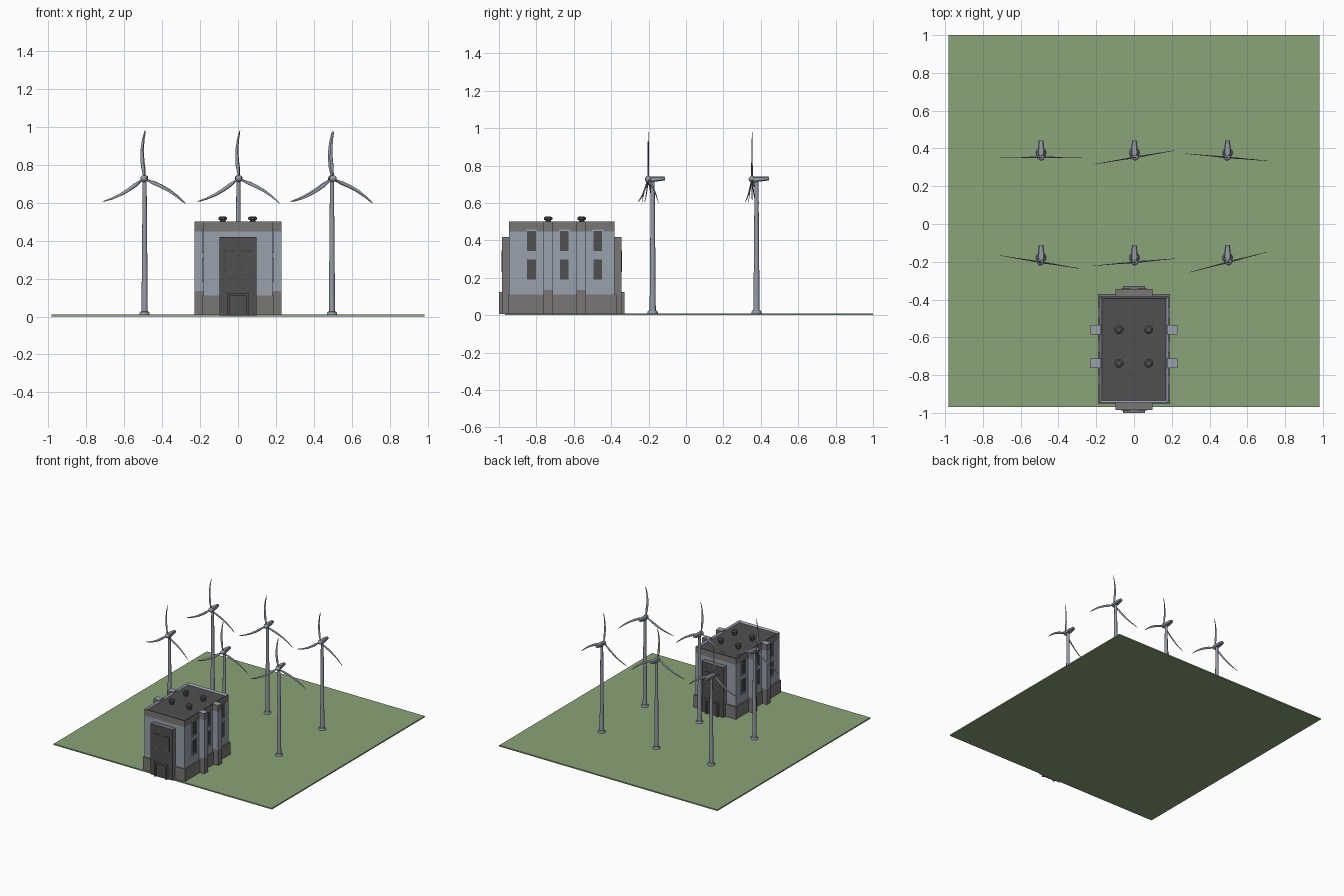
import bpy, bmesh, math
from mathutils import Matrix, Vector

if "Cube" in bpy.data.objects:
    bpy.data.objects.remove(bpy.data.objects["Cube"])


def mat(name, r, g, b):
    m = bpy.data.materials.new(name)
    lin = [((c / 255 + 0.055) / 1.055) ** 2.4 for c in (r, g, b)]
    m.diffuse_color = (*lin, 1)
    m.use_nodes = True
    m.node_tree.nodes["Principled BSDF"].inputs["Base Color"].default_value = m.diffuse_color
    return m


GRASS = mat("grass green", 138, 164, 120)
WALL = mat("wall blue grey", 152, 161, 173)
TRIM = mat("trim warm grey", 122, 118, 118)
DARK = mat("dark grey", 80, 80, 80)
STEEL = mat("turbine grey", 150, 156, 167)


def finish(bm, name, mats, smooth=False):
    bmesh.ops.recalc_face_normals(bm, faces=bm.faces)
    me = bpy.data.meshes.new(name)
    bm.to_mesh(me)
    bm.free()
    for m in mats:
        me.materials.append(m)
    ob = bpy.data.objects.new(name, me)
    bpy.context.collection.objects.link(ob)
    if smooth:
        bpy.ops.object.select_all(action='DESELECT')
        ob.select_set(True)
        bpy.context.view_layer.objects.active = ob
        bpy.ops.object.shade_smooth_by_angle(angle=math.radians(40))
    return ob


def add_box(bm, x0, x1, y0, y1, z0, z1):
    m = Matrix.Translation(((x0 + x1) / 2, (y0 + y1) / 2, (z0 + z1) / 2)) @ \
        Matrix.Diagonal((x1 - x0, y1 - y0, z1 - z0, 1))
    return bmesh.ops.create_cube(bm, size=1, matrix=m)["verts"]


def box(name, m, *b):
    bm = bmesh.new()
    add_box(bm, *b)
    return finish(bm, name, [m])


def lathe(bm, profile, n, m=Matrix()):
    """Closed solid of revolution round local z from (radius, z) pairs."""
    rings = [[bm.verts.new(m @ Vector((r * math.cos(2 * math.pi * i / n),
                                       r * math.sin(2 * math.pi * i / n), z)))
              for i in range(n)] for r, z in profile]
    loft(bm, rings)


def loft(bm, rings):
    n = len(rings[0])
    for a, b in zip(rings, rings[1:]):
        for i in range(n):
            bm.faces.new((a[i], a[(i + 1) % n], b[(i + 1) % n], b[i]))
    bm.faces.new(rings[0])
    bm.faces.new(rings[-1])


# Ground plate
box("ground_plate", GRASS, -0.983, 0.983, -0.968, 1.0, 0, 0.01)

# ---- Building ----
YC = -0.664
# Main body with sunken dark roof and warm grey cornice band
bm = bmesh.new()
add_box(bm, -0.182, 0.182, -0.946, -0.383, 0.01, 0.5)
bmesh.ops.bisect_plane(bm, geom=bm.verts[:] + bm.edges[:] + bm.faces[:],
                       plane_co=(0, 0, 0.447), plane_no=(0, 0, 1))
top = [f for f in bm.faces if f.normal.z > 0.9]
for f in bm.faces:
    if abs(f.normal.z) < 0.5 and f.calc_center_median().z > 0.447:
        f.material_index = 1
bmesh.ops.inset_region(bm, faces=top, thickness=0.017)
bmesh.ops.translate(bm, verts=top[0].verts[:], vec=(0, 0, -0.012))
top[0].material_index = 2
finish(bm, "main_body", [WALL, TRIM, DARK])

# Plinth
box("plinth", TRIM, -0.19, 0.19, -0.953, -0.371, 0.005, 0.11)

# Side pilasters with trim at head and wider foot
for s in (-1, 1):
    for y in (-0.737, -0.56):
        bm = bmesh.new()
        x0, x1 = sorted((s * 0.175, s * 0.23))
        add_box(bm, x0, x1, y - 0.025, y + 0.025, 0.005, 0.5)
        for z in (0.135, 0.447):
            bmesh.ops.bisect_plane(bm, geom=bm.verts[:] + bm.edges[:] + bm.faces[:],
                                   plane_co=(0, 0, z), plane_no=(0, 0, 1))
        for f in bm.faces:
            z = f.calc_center_median().z
            if abs(f.normal.z) < 0.5 and (z > 0.447 or z < 0.135):
                f.material_index = 1
        finish(bm, "side_pilaster", [WALL, TRIM])

# Louvred side windows: frame, dark panel, slats
for s in (-1, 1):
    for y in (-0.826, -0.65, -0.472):
        for z in (0.397, 0.245):
            bm = bmesh.new()
            for a, b, c, d in ((-.03, .03, .053, .062), (-.03, .03, -.062, -.053),
                               (-.03, -.023, -.053, .053), (.023, .03, -.053, .053)):
                x0, x1 = sorted((s * 0.178, s * 0.19))
                add_box(bm, x0, x1, y + a, y + b, z + c, z + d)
            finish(bm, "window_frame", [WALL])
            x0, x1 = sorted((s * 0.178, s * 0.184))
            box("window_panel", DARK, x0, x1, y - .023, y + .023, z - .053, z + .053)
            bm = bmesh.new()
            for i in range(5):
                zz = z - 0.04 + 0.02 * i
                x0, x1 = sorted((s * 0.18, s * 0.188))
                add_box(bm, x0, x1, y - .019, y + .019, zz - .004, zz + .004)
            finish(bm, "window_slats", [DARK])

# Tall door blocks and low porches at both ends
for s in (-1, 1):
    def yb(a, b):
        return sorted((YC + s * a, YC + s * b))

    bm = bmesh.new()
    add_box(bm, -0.098, 0.098, *yb(0.27, 0.32), 0.005, 0.418)
    for f in bm.faces:
        f.normal_update()
        f.material_index = int(f.normal.y * s > 0.9)
    finish(bm, "door_block", [TRIM, DARK])
    for x in (-0.044, 0.044):
        bm = bmesh.new()
        add_box(bm, x - .026, x + .026, *yb(.31, .323), .232, .347)
        bm.normal_update()
        f = [f for f in bm.faces if f.normal.y * s > 0.9]
        bmesh.ops.inset_region(bm, faces=f, thickness=0.006)
        bmesh.ops.translate(bm, verts=f[0].verts[:], vec=(0, -s * 0.002, 0))
        finish(bm, "door_window", [DARK])
    for b in ((-.058, -.043, .005, .125), (.043, .058, .005, .125),
              (-.043, .043, .112, .125)):
        bm = bmesh.new()
        add_box(bm, b[0], b[1], *yb(.31, .336), b[2], b[3])
        bm.normal_update()
        for f in bm.faces:
            f.material_index = int(f.normal.y * s > 0.9)
        finish(bm, "porch_frame", [TRIM, DARK])
    box("porch_door", DARK, -.043, .043, *yb(.31, .326), .005, .112)

# Roof vents
for x in (-0.08, 0.077):
    for y in (-0.737, -0.558):
        bm = bmesh.new()
        lathe(bm, [(.016, .485), (.016, .508), (.025, .511), (.025, .521), (.015, .528)],
              8, Matrix.Translation((x, y, 0)) @ Matrix.Rotation(math.pi / 8, 4, 'Z'))
        finish(bm, "roof_vent", [DARK])

# ---- Wind turbines: (x, y, rotor yaw in degrees) ----
HUB = 0.727
# blade stations: radius, chord, thickness, sideways sweep
BLADE = [(0.008, .010, .010, 0), (0.03, .011, .009, -.002), (0.06, .019, .007, -.006),
         (0.10, .017, .005, -.010), (0.15, .014, .004, -.011), (0.20, .010, .003, -.006),
         (0.235, .006, .002, 0.001), (0.252, .002, .001, 0.005)]


def turbine(x, y, yaw):
    place = Matrix.Translation((x, y, 0))
    # Tower with foot flange
    bm = bmesh.new()
    lathe(bm, [(.027, .008), (.027, .018), (.022, .025), (.0165, .026), (.015, .2),
               (.0105, .715)], 16, place)
    finish(bm, "tower", [STEEL], True)
    # Nacelle tapering to the tail
    bm = bmesh.new()
    rings = []
    for yy, w, lo, hi in ((-.018, .014, -.013, .013), (0, .018, -.014, .015),
                          (.025, .017, -.012, .015), (.066, .012, -.006, .013)):
        c = 0.005
        pts = [(-w + c, lo), (w - c, lo), (w, lo + c), (w, hi - c),
               (w - c, hi), (-w + c, hi), (-w, hi - c), (-w, lo + c)]
        rings.append([bm.verts.new(place @ Vector((px, yy, HUB + pz))) for px, pz in pts])
    loft(bm, rings)
    finish(bm, "nacelle", [STEEL], True)
    # Hub with pointed spinner
    turn = place @ Matrix.Rotation(math.radians(yaw), 4, 'Z') @ \
        Matrix.Translation((0, -.024, HUB))
    bm = bmesh.new()
    lathe(bm, [(.013, -.012), (.018, -.006), (.018, .006), (.012, .013), (.003, .018)],
          12, turn @ Matrix.Rotation(math.pi / 2, 4, 'X'))
    finish(bm, "rotor_hub", [STEEL], True)
    # Three swept blades
    bm = bmesh.new()
    for k in range(3):
        m = turn @ Matrix.Rotation(k * 2 * math.pi / 3, 4, 'Y')
        loft(bm, [[bm.verts.new(m @ Vector((sw + ch / 2 * math.cos(i * math.pi / 4),
                                            th / 2 * math.sin(i * math.pi / 4), r)))
                   for i in range(8)] for r, ch, th, sw in BLADE])
    finish(bm, "rotor_blades", [STEEL], True)


for t in ((-.492, .377, 0), (.002, .377, 9.7), (.495, .377, -5),
          (-.492, -.178, -9.3), (.002, -.178, 5), (.495, -.178, 14.7)):
    turbine(*t)
